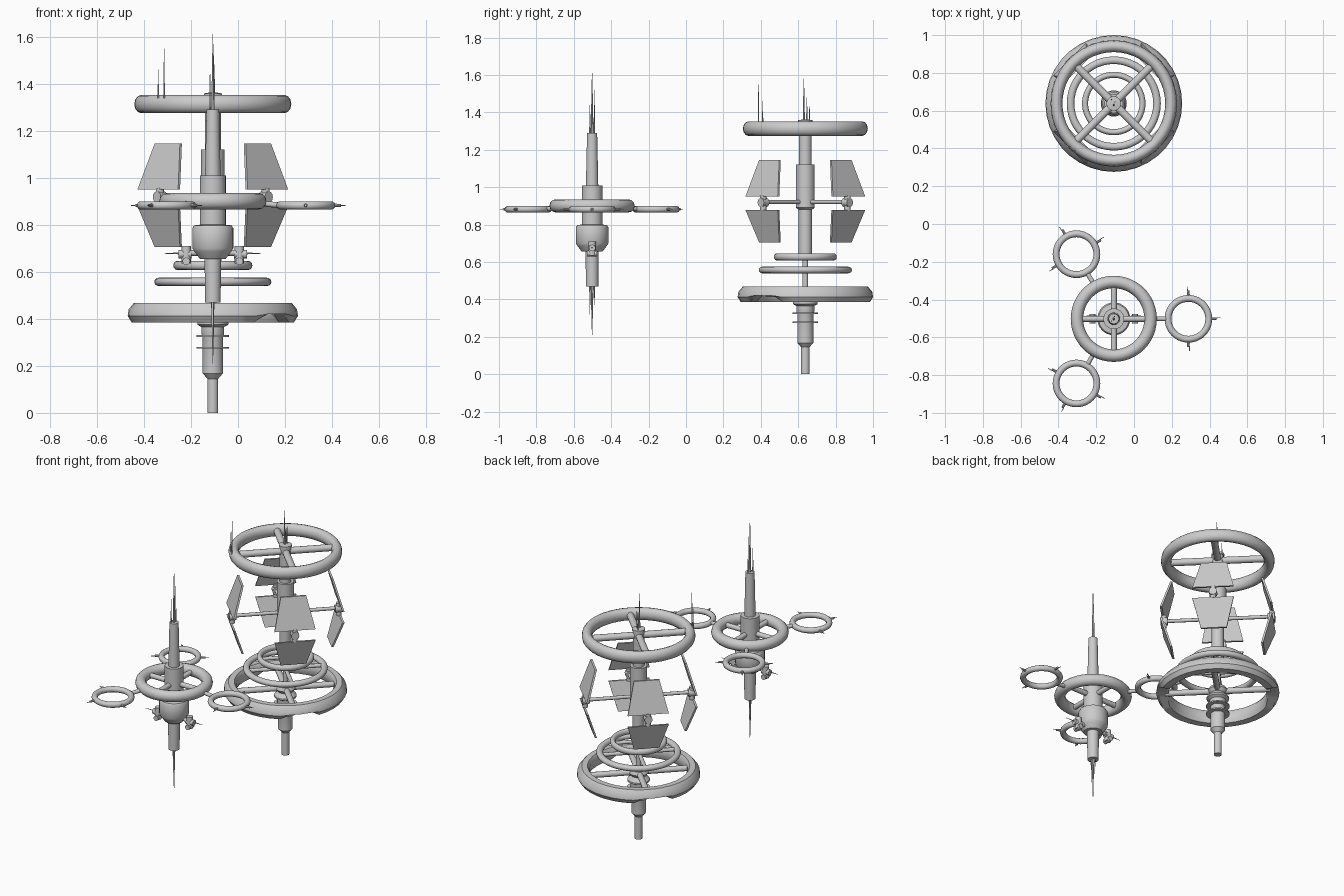
import bpy, bmesh, math
from mathutils import Vector, Matrix

if "Cube" in bpy.data.objects:
    bpy.data.objects.remove(bpy.data.objects["Cube"])

A = Vector((-0.107, -0.502, 0))   # small station axis
B = Vector((-0.107, 0.638, 0))    # large station axis


def finish(name, bm, angle=35):
    bmesh.ops.recalc_face_normals(bm, faces=bm.faces)
    me = bpy.data.meshes.new(name)
    bm.to_mesh(me)
    bm.free()
    ob = bpy.data.objects.new(name, me)
    bpy.context.collection.objects.link(ob)
    bpy.context.view_layer.objects.active = ob
    ob.select_set(True)
    bpy.ops.object.shade_smooth_by_angle(angle=math.radians(angle))
    ob.select_set(False)
    return ob


def lathe(name, c, prof, n=32, closed=False, angle=35):
    """Revolve (radius, z) points; closed joins the last point to the first."""
    bm = bmesh.new()
    rows = []
    for r, z in prof:
        rows.append([bm.verts.new((c.x + r * math.cos(2 * math.pi * i / n),
                                   c.y + r * math.sin(2 * math.pi * i / n), c.z + z)) for i in range(n)])
    pairs = list(zip(rows, rows[1:])) + ([(rows[-1], rows[0])] if closed else [])
    for a, b in pairs:
        for i in range(n):
            j = (i + 1) % n
            bm.faces.new((a[i], a[j], b[j], b[i]))
    if not closed:
        bm.faces.new(rows[0])
        bm.faces.new(rows[-1])
    return finish(name, bm, angle)


def ring(name, c, R, rx, rz, z, n=48, m=12):
    prof = [(R + rx * math.cos(2 * math.pi * k / m), z + rz * math.sin(2 * math.pi * k / m)) for k in range(m)]
    return lathe(name, c, prof, n, True, 60)


def rod(name, p, q, r, r2=None, n=12):
    p, q = Vector(p), Vector(q)
    d = q - p
    bm = bmesh.new()
    M = Matrix.Translation((p + q) / 2) @ d.to_track_quat('Z', 'Y').to_matrix().to_4x4()
    bmesh.ops.create_cone(bm, cap_ends=True, segments=n, radius1=r,
                          radius2=r if r2 is None else r2, depth=d.length, matrix=M)
    return finish(name, bm)


def polar(c, r, deg, z):
    a = math.radians(deg)
    return c + Vector((r * math.cos(a), r * math.sin(a), z))


def spokes(name, c, r0, r1, z, rad, start):
    for k in range(4):
        a = start + 90 * k
        rod(f"{name}_{k}", polar(c, r0, a, z), polar(c, r1, a, z), rad)


def mast(name, c, x, y, z0, z1, r=0.004):
    rod(name, c + Vector((x, y, z0)), c + Vector((x, y, z1)), r, 0.0012, 6)


# ---- small station ----
lathe("small_core", A, [(0.033, 0.47), (0.035, 0.655), (0.055, 0.655), (0.078, 0.685), (0.087, 0.70),
                        (0.087, 0.785), (0.08, 0.797), (0.055, 0.80), (0.055, 1.01),
                        (0.033, 1.01), (0.027, 1.29)])
ring("small_main_ring", A, 0.195, 0.033, 0.035, 0.90)
spokes("small_spoke", A, 0.04, 0.19, 0.90, 0.016, 0)
mast("small_mast_main", A, 0, 0, 1.28, 1.61, 0.008)
mast("small_mast_mid", A, 0.004, 0.012, 1.28, 1.52)
mast("small_mast_short", A, -0.012, -0.012, 1.28, 1.44)
mast("small_keel_main", A, 0, 0, 0.48, 0.21, 0.008)
mast("small_keel_mid", A, 0.003, -0.012, 0.48, 0.32)
mast("small_keel_short", A, -0.004, 0.012, 0.48, 0.37)

# three docking rings with stubs and thin aerials
for i in range(3):
    ang = 120 * i
    c = polar(A, 0.395, ang, 0)
    ring(f"dock_ring_{i}", c, 0.108, 0.018, 0.018, 0.882, 40, 10)
    rod(f"dock_arm_{i}", polar(A, 0.21, ang, 0.89), polar(A, 0.292, ang, 0.882), 0.012)
    for k, s in enumerate((-90, 0, 90)):
        rod(f"dock_stub_{i}_{k}", polar(c, 0.118, ang + s, 0.882), polar(c, 0.15, ang + s, 0.882), 0.008, 0.006, 8)
        rod(f"dock_aerial_{i}_{k}", polar(c, 0.145, ang + s + 2, 0.882),
            polar(c, 0.17, ang + s + 2, 0.882), 0.003, 0.002, 6)

# side thruster pods on the core
for s in (-1, 1):
    def P(x, z, y=0):
        return A + Vector((s * x, y, z))
    rod(f"pod_arm_{s}", P(0.06, 0.68), P(0.12, 0.68), 0.012)
    rod(f"pod_body_{s}", P(0.113, 0.635), P(0.113, 0.71), 0.02)
    rod(f"pod_cross_{s}", P(0.09, 0.675), P(0.145, 0.675), 0.018)
    rod(f"pod_foot_{s}", P(0.113, 0.645, -0.026), P(0.113, 0.645, 0.026), 0.016)
    rod(f"pod_aerial_{s}", P(0.14, 0.678), P(0.205, 0.678), 0.004, 0.0012, 6)

# ---- large station ----
lathe("large_column", B, [(0.015, 0.45), (0.015, 0.64), (0.036, 0.64), (0.036, 0.88), (0.05, 0.89),
                          (0.05, 1.12), (0.034, 1.12), (0.034, 1.345), (0.038, 1.345), (0.038, 1.358),
                          (0.015, 1.362)])
lathe("lower_column", B, [(0.023, 0), (0.023, 0.145), (0.043, 0.168), (0.043, 0.32), (0.048, 0.335),
                          (0.048, 0.365), (0.066, 0.375), (0.066, 0.385), (0.045, 0.41), (0.06, 0.43),
                          (0.05, 0.45), (0.02, 0.465)])
for k, z in enumerate((0.277, 0.327)):
    lathe(f"lower_disc_{k}", B, [(0.069, z - 0.004), (0.069, z + 0.004)])
ring("top_ring", B, 0.303, 0.031, 0.039, 1.313)
spokes("top_spoke", B, 0.02, 0.30, 1.315, 0.021, 45)
ring("middle_ring", B, 0.229, 0.02, 0.018, 0.557)
spokes("middle_spoke", B, 0.0, 0.23, 0.557, 0.012, 45)
ring("inner_ring", B, 0.152, 0.016, 0.019, 0.627)
spokes("inner_spoke", B, 0.0, 0.15, 0.627, 0.011, 45)
spokes("base_spoke", B, 0.0, 0.31, 0.43, 0.018, 45)

# base ring, with two recesses cut up from its underside
base = lathe("base_ring", B, [(0.288, 0.41), (0.30, 0.385), (0.345, 0.385), (0.362, 0.412), (0.358, 0.44),
                              (0.335, 0.468), (0.30, 0.468), (0.288, 0.45)], 36, True, 40)
for v in base.data.vertices:
    a = math.degrees(math.atan2(v.co.y - B.y, v.co.x - B.x)) % 180
    if 122 < a < 158 and v.co.z < 0.42:
        v.co.z = 0.42

# masts on the hub and on the rim of the top ring
mast("hub_mast_main", B, 0, -0.008, 1.35, 1.58, 0.006)
mast("hub_mast_mid", B, 0.006, 0.008, 1.35, 1.48)
mast("hub_mast_short", B, -0.012, 0.022, 1.35, 1.43)
mast("rim_mast_tall", B, -0.207, -0.25, 1.32, 1.55)
mast("rim_mast_short", B, -0.232, -0.228, 1.32, 1.46)

# four arms, each with an upper and a lower tapered panel leaning inward
for i in range(4):
    ang = 45 + 90 * i
    rod(f"panel_arm_{i}", polar(B, 0.03, ang, 0.92), polar(B, 0.32, ang, 0.92), 0.011)
    rod(f"panel_joint_{i}", polar(B, 0.318, ang, 0.875), polar(B, 0.318, ang, 0.955), 0.017)
    rod(f"panel_hub_{i}", polar(B, 0.295, ang, 0.918), polar(B, 0.337, ang, 0.918), 0.024)
    u = polar(Vector(), 1, ang, 0)
    t = polar(Vector(), 1, ang + 90, 0)
    for name, z0, z1 in (("upper", 0.95, 1.145), ("lower", 0.878, 0.705)):
        bm = bmesh.new()
        q = []
        for dr in (-0.006, 0.006):
            for r, w, z in ((0.325, 0.122, z0), (0.268, 0.076, z1)):
                for s in (-1, 1):
                    q.append(bm.verts.new(B + u * (r + dr) + t * (s * w) + Vector((0, 0, z))))
        for f in ((0, 1, 3, 2), (4, 5, 7, 6), (0, 1, 5, 4), (2, 3, 7, 6), (0, 2, 6, 4), (1, 3, 7, 5)):
            bm.faces.new([q[k] for k in f])
        finish(f"{name}_panel_{i}", bm)
